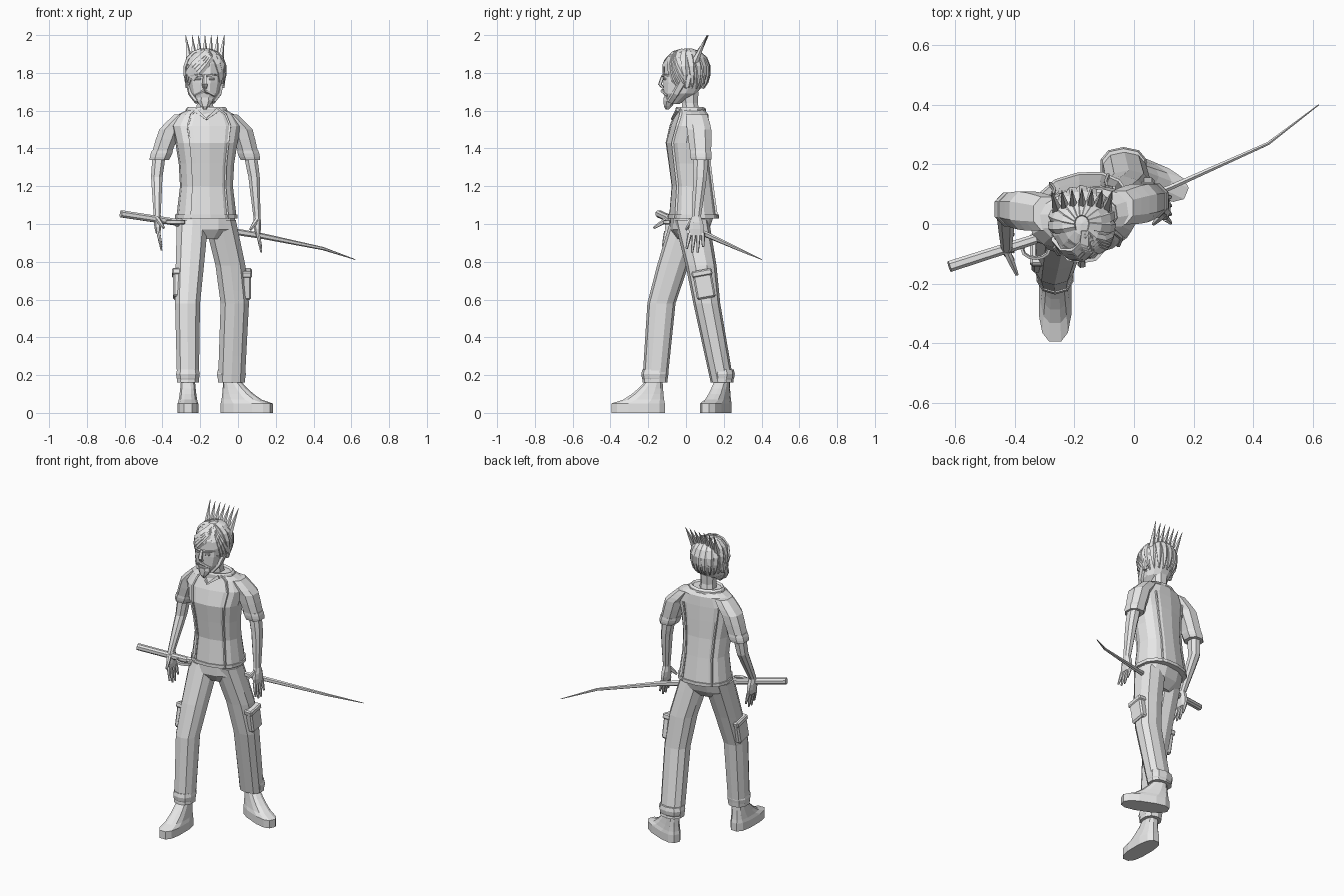
import bpy, bmesh, math
from mathutils import Vector, Matrix

if "Cube" in bpy.data.objects:
    bpy.data.objects.remove(bpy.data.objects["Cube"])

grey = bpy.data.materials.new("plain grey")
grey.use_nodes = True
grey.diffuse_color = (.8, .8, .8, 1)
grey.node_tree.nodes["Principled BSDF"].inputs["Base Color"].default_value = grey.diffuse_color
X_AXIS, Y_AXIS, Z_AXIS = Matrix.Identity(3)


def finish(name, bm):
    bmesh.ops.recalc_face_normals(bm, faces=bm.faces)
    mesh = bpy.data.meshes.new(name)
    bm.to_mesh(mesh)
    bm.free()
    mesh.materials.append(grey)
    part = bpy.data.objects.new(name, mesh)
    bpy.context.collection.objects.link(part)
    return part


def on_ring(centre, across, deep, angle, power=.85):
    """Point on a rounded-box ring spanned by two vectors."""
    c, s = math.cos(angle), math.sin(angle)
    return (centre + across * math.copysign(abs(c) ** power, c)
            + deep * math.copysign(abs(s) ** power, s))


def skin(name, sections, sides, power=.85, capped=True):
    """Surface over (centre, across, deep) sections."""
    bm = bmesh.new()
    rows = [[bm.verts.new(on_ring(*section, math.tau * (i + .5) / sides, power))
             for i in range(sides)] for section in sections]
    for low, high in zip(rows, rows[1:]):
        for i in range(sides):
            bm.faces.new((low[i - 1], low[i], high[i], high[i - 1]))
    if capped:
        bm.faces.new(rows[0])
        bm.faces.new(rows[-1])
    return finish(name, bm)


def level(x, rows, yaw=0):
    """Level sections from (y, z, half width, half depth) rows."""
    turn = Matrix.Rotation(yaw, 3, 'Z')
    return [(Vector((x, y, z)), turn @ X_AXIS * wide, turn @ Y_AXIS * deep)
            for y, z, wide, deep in rows]


def along(path, t):
    spans = len(path) - 1
    k = min(int(t * spans), spans - 1)
    return Vector(path[k]).lerp(Vector(path[k + 1]), t * spans - k)


def tube(name, path, start, end, sides=6, bulge=0, ref=None, around=None, steps=3):
    """Tapered tube; rings stay level unless a reference direction is given."""
    sections = []
    count = steps * (len(path) - 1)
    for i in range(count + 1):
        t = i / count
        centre = along(path, t)
        size = Vector(start).lerp(Vector(end), t) * (1 + bulge * math.sin(math.pi * t))
        across, deep = X_AXIS, Y_AXIS
        if ref or around:
            heading = (along(path, min(t + .05, 1)) - along(path, max(t - .05, 0))).normalized()
            across = heading.cross(ref or centre - around).normalized()
            deep = across.cross(heading)
        sections.append((centre, across * size.x, deep * size.y))
    return skin(name, sections, sides)


def box(name, place, size, turn=(0, 0, 0)):
    bm = bmesh.new()
    bmesh.ops.create_cube(bm, size=1)
    bmesh.ops.scale(bm, vec=size, verts=bm.verts)
    bmesh.ops.bevel(bm, geom=bm.edges[:], offset=min(size) / 5, segments=1, affect='EDGES')
    part = finish(name, bm)
    part.location, part.rotation_euler = place, turn


# Shirt, hem and seams
BODY_X, TWIST = -.167, .15
shirt = level(BODY_X, [(.04, 1.03, .16, .13), (.035, 1.2, .14, .11), (.02, 1.32, .147, .11),
                       (.01, 1.43, .165, .115), (.02, 1.52, .185, .1), (.03, 1.58, .15, .085),
                       (.025, 1.61, .09, .07)], TWIST)
skin("shirt", shirt, 14)
skin("hem", level(BODY_X, [(.04, z, .165, .135) for z in (1.03, 1.05)], TWIST), 14)
for side, offset in (("right", -.6), ("left", .6)):
    for place, turn in (("front", -math.pi / 2 + offset), ("back", math.pi / 2 - offset)):
        rows = shirt if place == "front" else shirt[:-2]
        seam = [on_ring(*section, turn) for section in rows]
        tube(f"{side}_{place}_seam", seam, (.006, .008), (.006, .008), 4, ref=Y_AXIS, steps=1)

# Collar and its open neck flaps
skin("collar", level(BODY_X, [(.025, 1.58, .12, .08), (.025, 1.61, .11, .08), (.02, 1.62, .1, .07),
                              (.02, 1.6, .08, .05)], TWIST), 12, 1, capped=False)
for mirror in (-1, 1):
    tube("neck_flap", [(BODY_X + mirror * .06, -.045, 1.605), (BODY_X, -.075, 1.555)],
         (.014, .01), (.006, .006), 4, ref=Y_AXIS)

# Joints of the striding pose
pose = {
    "right": dict(hip=(-.24, .01, 1.02), thigh=(-.255, -.07, .78), knee=(-.267, -.13, .58),
                  ankle=(-.265, -.165, .16), collar=(-.29, .035, 1.58), shoulder=(-.36, .045, 1.5),
                  cuff=(-.417, .05, 1.34), elbow=(-.43, .035, 1.25), wrist=(-.428, -.07, 1.05)),
    "left": dict(hip=(-.095, .03, 1.02), thigh=(-.04, .08, .78), knee=(-.017, .11, .58),
                 ankle=(-.035, .192, .16), collar=(-.05, .055, 1.58), shoulder=(.02, .07, 1.5),
                 cuff=(.065, .08, 1.34), elbow=(.085, .075, 1.25), wrist=(.1, .055, 1.04))}
build = {"right": dict(shin=(.06, .066), pocket=-.06, lean=-.22, toe=0, inward=1, reach=.07),
         "left": dict(shin=(.074, .061), pocket=.075, lean=.18, toe=1.17, inward=-1, reach=.025)}

skin("pelvis", level(BODY_X, [(.015, .92, .09, .06), (.02, .97, .155, .1), (.035, 1.06, .15, .115)], TWIST), 12)

for side, joint in pose.items():
    body = build[side]
    hip, thigh, knee, ankle = (Vector(joint[key]) for key in ("hip", "thigh", "knee", "ankle"))
    lean, inward = body["lean"], body["inward"]

    # Trouser leg with gathered cuff and cargo pocket
    tube(side + "_trouser_leg", [hip, thigh, knee, ankle], (.087, .092), body["shin"], 10)
    gather = Vector(body["shin"])
    tube(side + "_trouser_cuff", [ankle, ankle + Z_AXIS * .07], gather * .85, gather, 10, bulge=.17)
    pocket = thigh.lerp(knee, .5) + X_AXIS * body["pocket"]
    box(side + "_cargo_pocket", pocket, (.045, .1, .15), (lean, 0, 0))
    box(side + "_pocket_flap", pocket + Vector((0, -lean * .06, .06)), (.055, .11, .035), (lean, 0, 0))

    # Shoe: rings shrink back toward the ankle as they rise
    turn = Matrix.Rotation(body["toe"], 3, 'Z')
    shoe = []
    for height in (0, .015, .05, .07, .1, .13, .17):
        rise = max(0, (height - .05) / .12) ** .6
        spot = ankle + turn @ Y_AXIS * (.085 * rise - .088)
        spot.z = height
        shoe.append((spot, turn @ X_AXIS * (.056 - .018 * rise), turn @ Y_AXIS * (.145 - .1 * rise)))
    skin(side + "_shoe", shoe, 12, .75)

    # Sleeve, turned-up cuff and forearm
    shoulder, cuff, elbow, wrist = (Vector(joint[key]) for key in ("shoulder", "cuff", "elbow", "wrist"))
    tube(side + "_sleeve", [joint["collar"], shoulder, cuff], (.05, .06), (.052, .054), 8, bulge=.2)
    tube(side + "_sleeve_cuff", [cuff, cuff.lerp(shoulder, .3)], (.055, .057), (.06, .06), 8, bulge=.05)
    tube(side + "_forearm", [cuff + Z_AXIS * .03, elbow, wrist], (.036, .04), (.02, .026), 8, bulge=.15)

    # Hand: palm, four fingers and a thumb
    knuckles = wrist + Vector((.005, 0, -.1))
    tube(side + "_palm", [wrist, knuckles], (.02, .025), (.013, .04), 8, bulge=.3)
    for k, length in enumerate((.08, .1, .1, .07)):
        spread = Y_AXIS * (k - 1.5)
        root = knuckles + spread * .023 + Z_AXIS * .01
        tip = root + spread * .006 + Vector((.018, -.008, -length))
        tube(side + "_finger", [root, tip], (.011, .012), (.005, .006), bulge=.1, ref=Y_AXIS)
    root = wrist + Vector((0, -.02, -.02))
    tip = root + Vector((inward * .035, -.01 - body["reach"], -.05))
    tube(side + "_thumb", [root, tip], (.013, .013), (.006, .007), bulge=.2, ref=Z_AXIS)

# Neck, head and beard
SKULL = Vector((-.175, .002, 1.81))
face_x = SKULL.x
skin("neck", level(face_x, [(.03, 1.57, .055, .05), (.02, 1.64, .045, .045), (.015, 1.7, .05, .055)]), 8)
skin("head", level(face_x, [(-.07, 1.635, .035, .036), (-.03, 1.69, .077, .09), (-.01, 1.75, .09, .112),
                            (0, 1.85, .093, .115), (0, 1.9, .06, .075)]), 12)
skin("beard", level(face_x, [(-.1, 1.605, .008, .008), (-.095, 1.625, .026, .024),
                             (-.085, 1.655, .046, .036), (-.09, 1.67, .04, .03)]), 8)
tube("nose", [(face_x, -.12, 1.79), (face_x, -.138, 1.74), (face_x, -.12, 1.72)],
     (.009, .008), (.012, .006), 5, bulge=.4, ref=Y_AXIS)
for mirror in (-1, 1):
    def face(x, y, z):
        return Vector((face_x + mirror * x, y, z))

    tube("moustache", [face(0, -.125, 1.705), face(.05, -.1, 1.68)], (.011, .01), (.006, .006), 5, around=SKULL)
    tube("brow", [face(.01, -.122, 1.783), face(.045, -.118, 1.79), face(.075, -.085, 1.785)],
         (.007, .009), (.005, .006), 4, around=SKULL)
    box("eye", face(.036, -.114, 1.768), (.03, .012, .012), (0, 0, mirror * .25))
    tube("ear", [face(.096, .005, 1.72), face(.1, .015, 1.79)], (.008, .012), (.008, .018), bulge=.3)
    tube("jaw_beard", [face(.09, -.02, 1.75), face(.078, -.055, 1.69), face(.045, -.085, 1.645)],
         (.012, .02), (.01, .018), 5, ref=Y_AXIS)

# Hair cap, opened for the face and nape
bm = bmesh.new()
bmesh.ops.create_uvsphere(bm, u_segments=16, v_segments=10, radius=1)
bmesh.ops.scale(bm, vec=(.107, .122, .115), verts=bm.verts)
bmesh.ops.translate(bm, vec=SKULL, verts=bm.verts)
bare = []
for patch in bm.faces:
    middle = patch.calc_center_median() - SKULL
    if middle.z < (.025 if middle.y < -.03 else -.07):
        bare.append(patch)
bmesh.ops.delete(bm, geom=bare, context='FACES')
finish("hair_cap", bm).modifiers.new("thickness", 'SOLIDIFY').thickness = .012


def lock(name, turn_from, turn_to, lift_from, lift_to, width):
    """Tapered hair lock lying on the skull between two directions in degrees."""
    path = []
    for i in range(7):
        turn = math.radians(turn_from + (turn_to - turn_from) * i / 6)
        lift = math.radians(lift_from + (lift_to - lift_from) * i / 6)
        out = math.cos(lift) ** (.5 if lift < 0 else .9)
        path.append(SKULL + Vector((.106 * out * math.cos(turn), .12 * out * math.sin(turn),
                                    .113 * math.sin(lift))))
    tube(name, path, (width, .009), (.004, .004), 5, bulge=.8, around=SKULL, steps=1)


# Back locks, then a parted fringe framing the face
for k in range(11):
    lock("back_lock", k * 20 - 10, k * 18, 80, -55, .018)
for k in range(4):
    lock("right_fringe", -55, -160 - k * 12, 60 + k * 6, -65 + k * 6, .02)
    lock("left_fringe", -60, -25 + k * 12, 60 + k * 6, -65 + k * 6, .018)

# Fan of spikes at the back of the crown
for k in range(-3, 4):
    base = Vector((face_x + k * .027, .045, 1.87 - abs(k) * .006))
    tip = Vector((face_x + k * .034, .12 - abs(k) * .003, 2))
    tube("crown_spike", [base, tip], (.02, .02), (.001, .001), 5, ref=Y_AXIS)

# Sword worn through a belt loop
guard = Vector((-.33, -.05, 1.01))
tube("sword_grip", [(-.62, -.143, 1.054), guard], (.02, .02), (.018, .019), 8, ref=Z_AXIS)
tube("sword_blade", [guard, (.12, .122, .938), (.45, .27, .87), (.62, .4, .812)],
     (.014, .022), (.002, .002), ref=Z_AXIS)
loop = [guard + Vector((.045 * math.cos(a), .03 * math.sin(a) - .035, 0))
        for a in (math.tau * i / 12 for i in range(13))]
tube("belt_loop", loop, (.007, .012), (.007, .012), 5, ref=Z_AXIS, steps=1)
